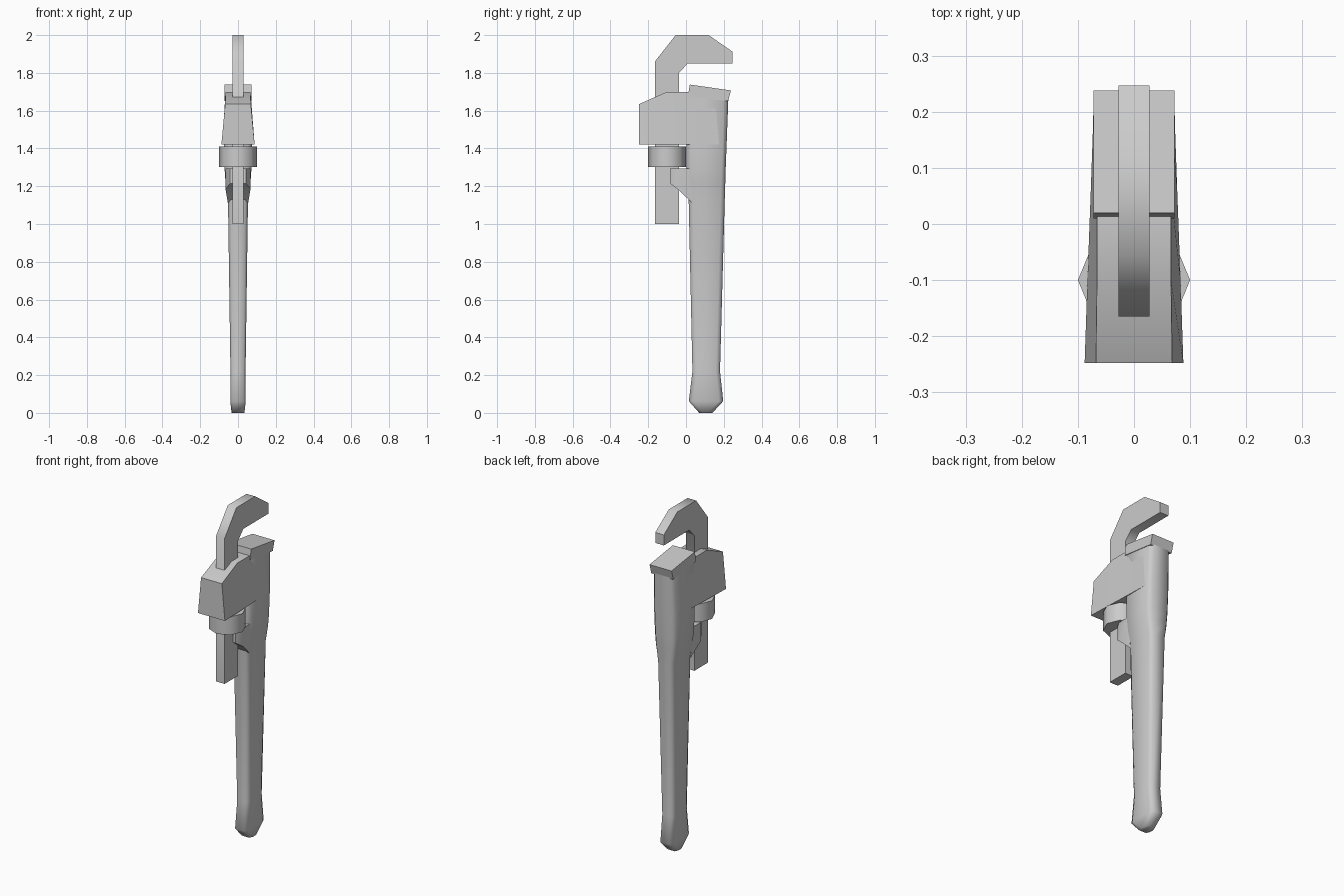
import bpy, bmesh, math
from mathutils import Matrix

if "Cube" in bpy.data.objects:
    bpy.data.objects.remove(bpy.data.objects["Cube"])


def finish(name, bm, angle=40):
    bmesh.ops.recalc_face_normals(bm, faces=bm.faces)
    me = bpy.data.meshes.new(name)
    bm.to_mesh(me)
    bm.free()
    ob = bpy.data.objects.new(name, me)
    bpy.context.collection.objects.link(ob)
    bpy.ops.object.select_all(action='DESELECT')
    ob.select_set(True)
    bpy.context.view_layer.objects.active = ob
    bpy.ops.object.shade_smooth_by_angle(angle=math.radians(angle))
    return ob


def loft(name, rings, angle=40):
    """Skin a closed solid through rings of equal point count."""
    bm = bmesh.new()
    vs = [[bm.verts.new(p) for p in r] for r in rings]
    n = len(vs[0])
    for a, b in zip(vs, vs[1:]):
        for i in range(n):
            j = (i + 1) % n
            bm.faces.new((a[i], a[j], b[j], b[i]))
    bm.faces.new(vs[0])
    bm.faces.new(vs[-1])
    return finish(name, bm, angle)


def handle_ring(z, y0, y1, w, c=0.022):
    """Flat bar section with chamfered corners."""
    half = [(w * 0.72, y0), (w, y0 + c), (w, y1 - c), (w * 0.72, y1)]
    pts = half + [(-x, y) for x, y in reversed(half)]
    return [(x, y, z) for x, y in pts]


# Handle, from the butt up to the head
loft("handle", [handle_ring(*s) for s in (
    (0.0, 0.07, 0.14, 0.034),
    (0.062, 0.015, 0.197, 0.041),
    (0.22, 0.034, 0.18, 0.04),
    (1.13, 0.014, 0.205, 0.053),
    (1.22, 0.008, 0.208, 0.066),
    (1.29, 0.003, 0.21, 0.071),
    (1.42, 0.003, 0.215, 0.073),
    (1.685, 0.003, 0.225, 0.068))], 65)

# Head housing that the hook slides through: (y, bottom z, top z, widths)
head = [(-0.248, 1.42, 1.635, 0.088, 0.068),
        (-0.10, 1.42, 1.70, 0.083, 0.066),
        (0.06, 1.42, 1.70, 0.077, 0.066),
        (0.19, 1.42, 1.67, 0.0725, 0.067)]
loft("head_housing", [[(-wb, y, zb), (wb, y, zb), (wt, y, zt), (-wt, y, zt)]
                      for y, zb, zt, wb, wt in head])

# Lug under the nut, narrowing to the front
lug = [(-0.085, 1.215, 0.042), (-0.045, 1.185, 0.066), (0.035, 1.11, 0.067)]
loft("nut_lug", [[(-w * (0.8 if y > 0 else 1), y, zb), (w * (0.8 if y > 0 else 1), y, zb),
                  (w, y, 1.295), (-w, y, 1.295)] for y, zb, w in lug])

# Hook jaw: side outline given thickness
outline = [(-0.165, 1.0), (-0.165, 1.86), (-0.055, 2.0), (0.12, 2.0),
           (0.247, 1.912), (0.247, 1.85), (0.01, 1.85), (-0.038, 1.80), (-0.038, 1.0)]
loft("hook_jaw", [[(x, y, z) for y, z in outline] for x in (-0.028, 0.028)], 52)

# Adjusting nut
bm = bmesh.new()
bmesh.ops.create_cone(bm, cap_ends=True, segments=8, radius1=0.1, radius2=0.1, depth=0.108,
                      matrix=Matrix.Translation((0, -0.1, 1.356)))
# keep corners on the x and y axes
a = min(math.atan2(v.co.y + 0.1, v.co.x) % (math.pi / 4) for v in bm.verts)
if 0.1 < a < 0.7:
    bmesh.ops.rotate(bm, verts=bm.verts, cent=(0, -0.1, 0), matrix=Matrix.Rotation(-a, 3, 'Z'))
finish("adjusting_nut", bm, 50)

# Tilted lower jaw plate
plate = [(0.01, 1.677), (0.222, 1.65), (0.238, 1.707), (0.02, 1.738)]
loft("lower_jaw", [[(x, y, z) for y, z in plate] for x in (-0.072, 0.072)], 30)
